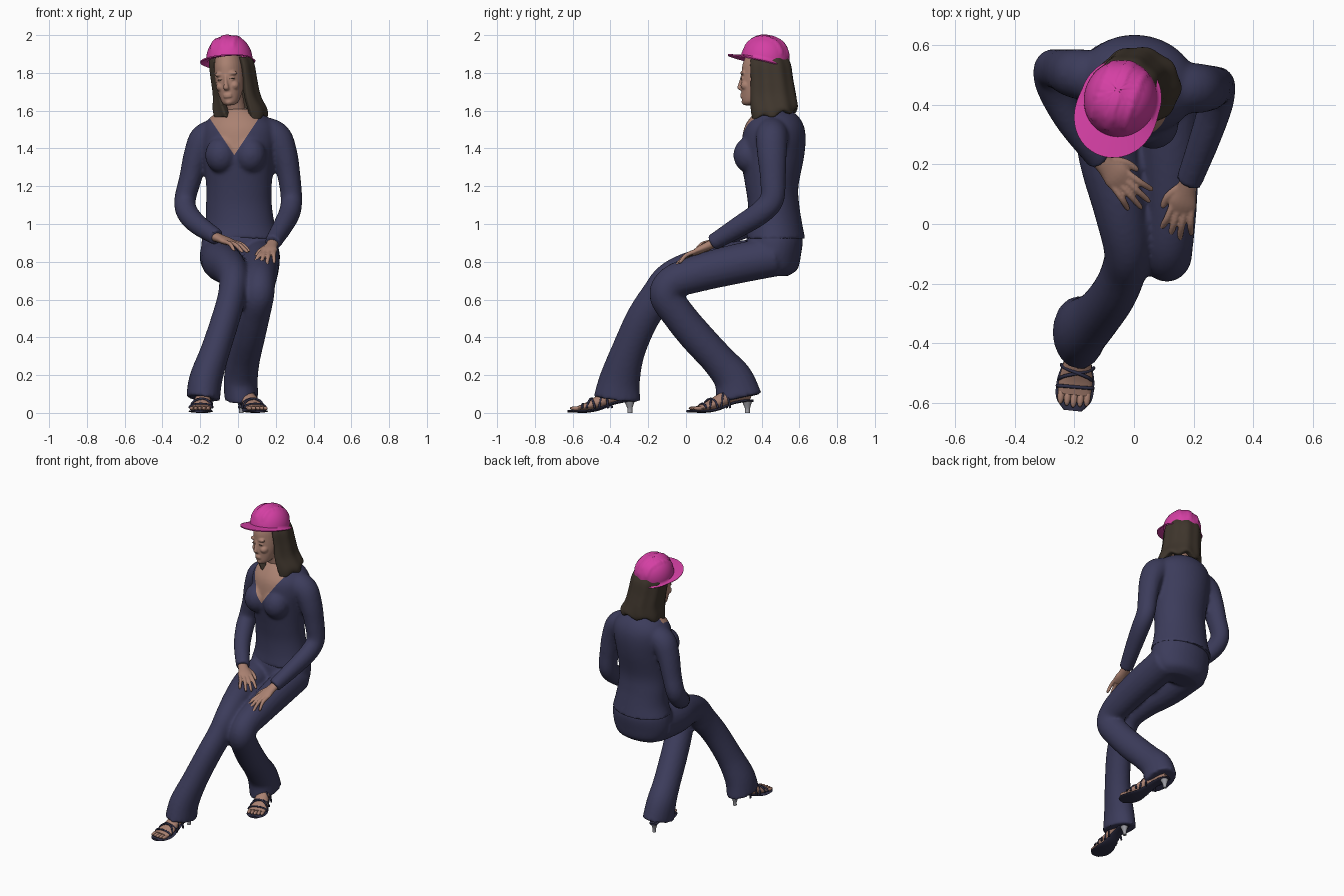
import bpy, bmesh, math
from mathutils import Vector, Matrix

COL = {"navy_cloth": (.045, .045, .105), "skin": (.40, .22, .165), "brown_hair": (.05, .037, .026),
       "pink_plastic": (.66, .05, .37), "heel_grey": (.33, .33, .36), "dark_leather": (.028, .028, .06)}
MAT = {}
for k, c in COL.items():
    MAT[k] = bpy.data.materials.new(k)
    MAT[k].diffuse_color = (*c, 1)


def spline(pts, sub=6):
    out = []
    for i in range(len(pts) - 1):
        a, b, c, d = (pts[min(max(j, 0), len(pts) - 1)] for j in (i - 1, i, i + 1, i + 2))
        for s in range(sub):
            t = s / sub
            out.append([.5 * (2 * q + (r - p) * t + (2 * p - 5 * q + 4 * r - w) * t * t
                              + (3 * q - p - 3 * r + w) * t ** 3) for p, q, r, w in zip(a, b, c, d)])
    return out + [list(pts[-1])]


def skin_rows(bm, rows, strip=False):
    R = [[bm.verts.new(p) for p in row] for row in rows]
    n = len(R[0])
    for a, b in zip(R, R[1:]):
        for j in range(n):
            bm.faces.new((a[j], a[(j + 1) % n], b[(j + 1) % n], b[j]))
    for row in (R[0], R[-1]):
        if strip:
            for j in range(n // 2 - 1):
                bm.faces.new((row[j], row[j + 1], row[n - 2 - j], row[n - 1 - j]))
        else:
            bm.faces.new(row)


def loft(bm, pts, side=(1, 0, 0), n=20, sub=6, flat=False):
    """Tube through (x, y, z, half width, half depth) stations; flat keeps rings level."""
    P = spline(pts, sub)
    rows = []
    for i, p in enumerate(P):
        t = Vector((0, 0, 1)) if flat else (
            Vector(P[min(i + 1, len(P) - 1)][:3]) - Vector(P[max(i - 1, 0)][:3])).normalized()
        s = Vector(side)
        u = (s - t * s.dot(t)).normalized()
        v = t.cross(u)
        rows.append([Vector(p[:3]) + u * p[3] * math.cos(k * math.tau / n)
                     + v * p[4] * math.sin(k * math.tau / n) for k in range(n)])
    skin_rows(bm, rows)


def ball(bm, c, r):
    bmesh.ops.create_uvsphere(bm, u_segments=16, v_segments=10, radius=1,
                              matrix=Matrix.Translation(c) @ Matrix.Diagonal((*r, 1)))


def finish(name, bm, mats, voxel=0, smooth=4, thick=0):
    bmesh.ops.recalc_face_normals(bm, faces=bm.faces[:])
    me = bpy.data.meshes.new(name)
    bm.to_mesh(me)
    bm.free()
    ob = bpy.data.objects.new(name, me)
    bpy.context.collection.objects.link(ob)
    if voxel:
        m = ob.modifiers.new("fuse", 'REMESH')
        m.mode = 'VOXEL'
        m.voxel_size = voxel
        m = ob.modifiers.new("soften", 'SMOOTH')
        m.factor, m.iterations = .5, smooth
    if thick:
        m = ob.modifiers.new("shell", 'SOLIDIFY')
        m.thickness = thick
    if voxel or thick:
        dg = bpy.context.evaluated_depsgraph_get()
        new = bpy.data.meshes.new_from_object(ob.evaluated_get(dg))
        ob.modifiers.clear()
        ob.data = new
    ob.data.materials.clear()
    for k in mats:
        ob.data.materials.append(MAT[k])
    ob.data.shade_smooth()
    ob.data.set_sharp_from_angle(angle=math.radians(55))
    return ob


def frame(loc, yaw=0, roll=0, pitch=0):
    r = math.radians
    return (Matrix.Translation(loc) @ Matrix.Rotation(r(yaw), 4, 'Z')
            @ Matrix.Rotation(r(roll), 4, 'Y') @ Matrix.Rotation(r(pitch), 4, 'X'))


# trousers: pelvis and two flared legs
bm = bmesh.new()
loft(bm, [(.01, .48, .725, .12, .06), (.01, .48, .76, .17, .11), (.01, .463, .83, .203, .145),
          (.01, .468, .91, .203, .15), (.01, .47, .96, .185, .135)], n=32, flat=True)
loft(bm, [(-.1, .47, .83, .105, .105), (-.085, .25, .80, .105, .105), (-.045, .05, .765, .09, .097),
          (-.022, -.08, .71, .08, .09), (-.032, -.15, .62, .075, .09), (-.065, -.23, .5, .075, .088),
          (-.12, -.305, .33, .078, .09), (-.17, -.35, .18, .088, .108), (-.185, -.365, .075, .09, .125)])
loft(bm, [(.115, .47, .83, .108, .108), (.12, .25, .785, .1, .105), (.12, .05, .735, .09, .098),
          (.115, -.07, .69, .083, .09), (.108, -.105, .62, .083, .088), (.085, -.04, .52, .085, .088),
          (.06, .05, .41, .085, .09), (.03, .17, .28, .086, .09), (.015, .25, .18, .09, .105),
          (.018, .28, .075, .09, .125)])
finish("trousers", bm, ["navy_cloth"], .011)

# sweater: torso, bust and both sleeves
bm = bmesh.new()
loft(bm, [(.01, .475, .922, .207, .155), (.01, .472, 1.0, .185, .143), (.005, .464, 1.1, .175, .135),
          (.005, .455, 1.2, .174, .14), (.005, .457, 1.35, .188, .167), (.01, .465, 1.45, .2, .168),
          (.01, .468, 1.52, .19, .155), (.005, .47, 1.575, .14, .12), (0, .46, 1.61, .07, .075)],
     side=(1, -.12, 0), n=40, flat=True)
for x, y in ((-.09, .345), (.065, .335)):
    ball(bm, (x, y, 1.365), (.085, .085, .095))
loft(bm, [(.1, .46, 1.5, .075, .085), (.195, .455, 1.46, .085, .085), (.245, .455, 1.37, .07, .078),
          (.272, .46, 1.24, .06, .068), (.283, .455, 1.13, .057, .064), (.273, .395, 1.06, .057, .062),
          (.235, .28, .985, .052, .056), (.183, .14, .9, .044, .044)])
loft(bm, [(-.08, .49, 1.49, .075, .085), (-.17, .5, 1.45, .085, .085), (-.217, .507, 1.37, .07, .078),
          (-.252, .517, 1.24, .06, .068), (-.28, .515, 1.13, .057, .064), (-.268, .455, 1.06, .057, .062),
          (-.21, .345, .995, .052, .056), (-.112, .215, .93, .044, .044)])
sweater = finish("sweater", bm, ["navy_cloth", "skin"], .011)

# V neckline cut into the sweater
bm = bmesh.new()
bm.from_mesh(sweater.data)
for co, no in (((-.02, 0, 1.365), (1.5, 0, -1)), ((-.02, 0, 1.365), (-1.5, 0, -1)), ((0, .47, 0), (0, 1, 0))):
    fs = [f for f in bm.faces if f.calc_center_median().z > 1.3 and f.calc_center_median().y < .55]
    geom = list({e for f in fs for e in f.edges}) + list({v for f in fs for v in f.verts}) + fs
    bmesh.ops.bisect_plane(bm, geom=geom, plane_co=co, plane_no=no)
for f in bm.faces:
    c = f.calc_center_median()
    if c.y < .47 and c.z - 1.365 > 1.5 * abs(c.x + .02):
        f.material_index = 1
bm.to_mesh(sweater.data)
bm.free()

# head with neck
HEAD = frame((-.037, .41, 1.75), -13, -6)
bm = bmesh.new()
loft(bm, [(0, -.075, -.122, .022, .025), (0, -.06, -.105, .043, .052), (0, -.04, -.06, .061, .077),
          (0, -.02, -.01, .073, .1), (0, -.01, .05, .078, .108), (0, -.005, .1, .076, .108),
          (0, 0, .16, .06, .085), (0, 0, .19, .03, .04)], n=32, flat=True)
loft(bm, [(0, -.112, .04, .008, .01), (0, -.122, 0, .01, .012), (0, -.128, -.03, .015, .013),
          (0, -.12, -.042, .012, .008)], n=12, flat=True)
for z in (-.066, -.077):
    ball(bm, (0, -.113, z), (.024, .012, .006))
ball(bm, (0, -.098, -.105), (.022, .018, .016))
for s in (-1, 1):
    ball(bm, (s * .033, -.104, .045), (.03, .014, .012))
    ball(bm, (s * .032, -.104, .016), (.015, .011, .009))
    ball(bm, (s * .037, -.085, -.02), (.026, .03, .026))
bm.transform(HEAD)
loft(bm, [(0, .47, 1.5, .07, .065), (-.012, .45, 1.59, .055, .055), (-.03, .425, 1.69, .053, .055)])
finish("head", bm, ["skin"], .005, 3)

# eyelashes
bm = bmesh.new()
for s in (-1, 1):
    ball(bm, (s * .032, -.1125, .016), (.015, .004, .0025))
bm.transform(HEAD)
finish("eyelashes", bm, ["brown_hair"])

# long hair, open around the face: cx, cy, z, rx, ry, gap angle, bottom raggedness
bm = bmesh.new()
rows = []
for cx, cy, z, rx, ry, g, w in spline([
        (-.04, .435, 1.885, .11, .105, .72, 0), (-.032, .44, 1.84, .12, .118, .72, 0),
        (-.02, .448, 1.76, .122, .122, .7, 0), (-.006, .455, 1.68, .126, .13, .62, 0),
        (.01, .46, 1.61, .144, .133, .52, .5), (.013, .46, 1.575, .142, .128, .52, 1)]):
    def arc(k, n=48):
        out = []
        for i in range(n):
            a = g + (math.tau - 2 * g) * i / (n - 1)
            q = k * (1 + .025 * math.sin(9 * a))
            b = a - .2 * (1 - w)
            out.append(Vector((cx + q * rx * math.sin(b), cy - q * ry * math.cos(b),
                               z + w * (.012 * math.sin(7 * a) - .025 * math.cos(a)))))
        return out
    rows.append(arc(1) + arc(.7)[::-1])
skin_rows(bm, rows, strip=True)
finish("hair", bm, ["brown_hair"], .007, 3)

# hard hat: brim with front visor, then ridged dome
bm = bmesh.new()
rows, N = [], 72
for k in range(-2, 17):
    ring = []
    for j in range(N):
        a = math.tau * j / N
        x, y = math.sin(a), -math.cos(a)
        if k < 0:
            o = (.014 + .058 * max(0, -y) ** 1.5) * (-k / 2)
            ring.append(Vector((x * (.122 + o), y * (.13 + o), -.012 * (-k / 2))))
        else:
            p = math.radians(min(k * 5.6, 88))
            c, s = math.cos(p) ** .85, math.sin(p)
            v = Vector((x * .122 * c, y * .13 * c, .131 * s))
            d = min(abs(v.x), abs(abs(v.x) - .06) + .008)
            if k > 3 and d < .016:
                v *= 1.03
            ring.append(v)
    rows.append(ring)
skin_rows(bm, rows)
bmesh.ops.delete(bm, geom=[f for f in bm.faces if len(f.verts) == N and f.calc_center_median().z < .05],
                 context='FACES_ONLY')
bm.transform(frame((-.045, .418, 1.867), -18, -8, -11))
finish("hard_hat", bm, ["pink_plastic"], thick=.007)

# hands resting on the thighs
for name, M, s in (("left_hand", frame((.182, .14, .895), -14, 0, 25), -1),
                   ("right_hand", frame((-.113, .215, .93), 45, 0, 15), 1)):
    bm = bmesh.new()
    loft(bm, [(0, .04, 0, .03, .027), (0, -.03, 0, .034, .023), (0, -.08, 0, .046, .02),
              (0, -.118, -.002, .042, .013)], n=16)
    for i in range(4):
        x = -.035 + .0235 * i
        L = (.1, .122, .118, .088)[i if s < 0 else 3 - i]
        loft(bm, [(x * .9, -.09, 0, .012, .012), (x * 1.15, -.11 - L * .4, .002, .0115, .0115),
                  (x * 1.4, -.11 - L * .85, -.016, .0095, .0095), (x * 1.45, -.11 - L, -.022, .005, .005)],
             n=10, sub=4)
    loft(bm, [(s * .02, -.025, -.003, .016, .016), (s * .052, -.07, -.01, .014, .014),
              (s * .062, -.11, -.016, .011, .011), (s * .062, -.125, -.018, .005, .005)], n=10, sub=4)
    bm.transform(M)
    finish(name, bm, ["skin"], .0045, 2)

# feet and strappy heeled sandals
for side, M in (("right", frame((-.17, -.287, 0), -6)), ("left", frame((.015, .335, 0), 17))):
    bm = bmesh.new()
    loft(bm, [(0, .005, .095, .025, .025), (0, -.04, .1, .036, .038), (0, -.1, .092, .038, .04),
              (0, -.17, .06, .045, .035), (0, -.235, .035, .056, .022), (0, -.285, .025, .055, .012)])
    loft(bm, [(0, -.05, .2, .04, .045), (0, -.055, .09, .036, .042)])
    for i in range(5):
        ball(bm, (-.044 + .022 * i, -.3 + .004 * abs(i - 2), .024), (.0115, .03, .011))
    bm.transform(M)
    finish(side + "_foot", bm, ["skin"])
    bm = bmesh.new()
    loft(bm, [(0, .018, .064, .022, .007), (0, -.03, .064, .034, .008), (0, -.1, .05, .036, .008),
              (0, -.17, .022, .045, .008), (0, -.235, .009, .062, .008), (0, -.3, .009, .06, .008),
              (0, -.34, .009, .03, .007)])
    for y0, y1, w, h in ((-.11, -.17, .043, .115), (-.17, -.12, .046, .113), (-.19, -.235, .053, .076),
                         (-.24, -.19, .055, .074), (-.262, -.258, .06, .048)):
        loft(bm, [(-w * math.cos(a), y0 + (y1 - y0) * a / math.pi, .025 + (h - .025) * math.sin(a) ** .8,
                   .006, .006) for a in (math.pi * i / 8 for i in range(9))], side=(0, 1, 0), n=8, sub=2)
    bm.transform(M)
    finish(side + "_sandal", bm, ["dark_leather"])
    bm = bmesh.new()
    loft(bm, [(0, -.01, 0, .012, .013), (0, -.01, .025, .012, .014), (0, -.012, .062, .024, .028)], n=16)
    bm.transform(M)
    finish(side + "_shoe_heel", bm, ["heel_grey"])
